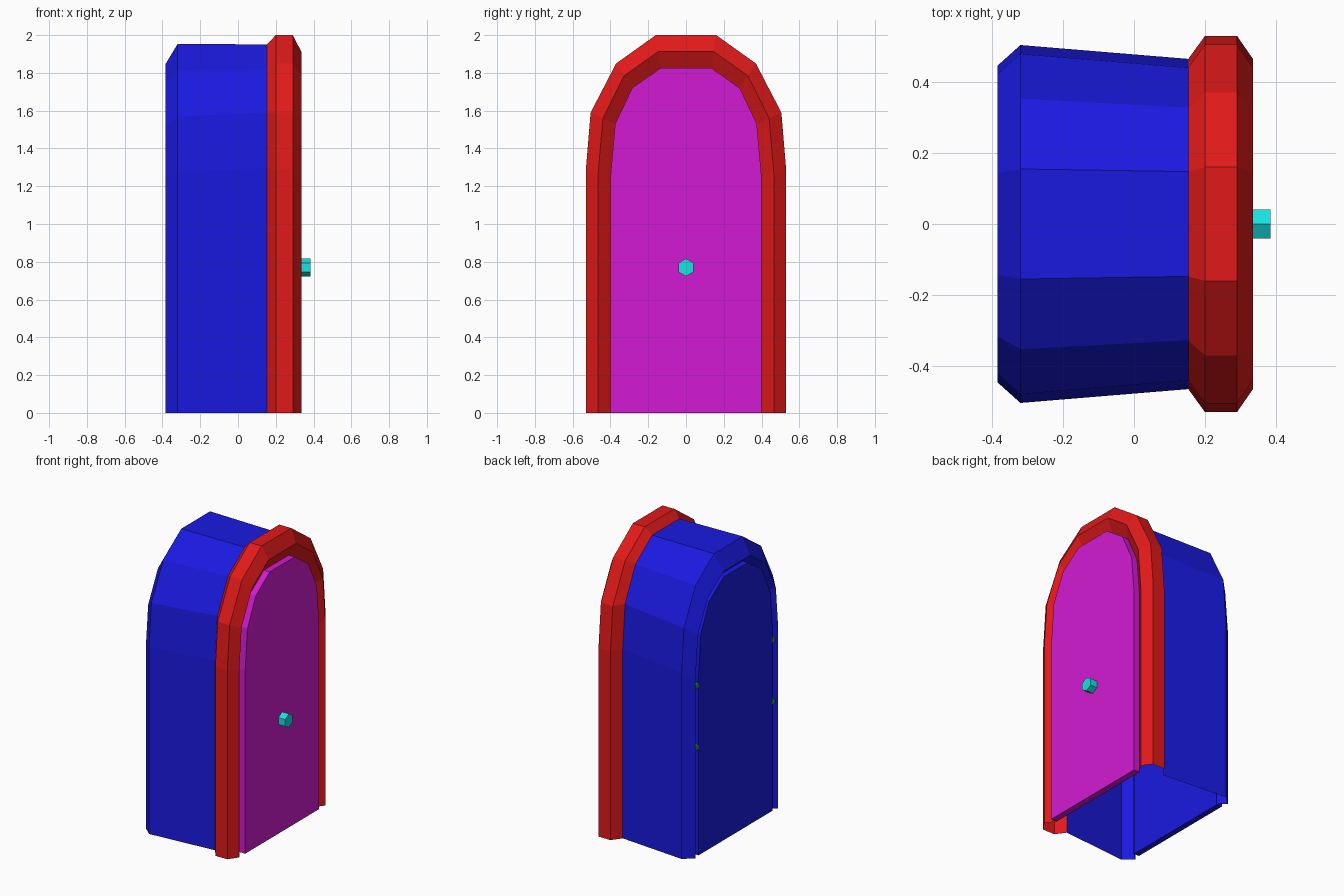
import bpy, bmesh, math

if "Cube" in bpy.data.objects:
    bpy.data.objects.remove(bpy.data.objects["Cube"])

# half arch, outermost and innermost outlines (y, z)
OUTER = [(0.53, 0), (0.53, 1.29), (0.505, 1.59), (0.37, 1.85), (0.16, 2.0)]
INNER = [(0.40, 0), (0.40, 1.25), (0.375, 1.53), (0.285, 1.72), (0.135, 1.825)]


def material(name, color):
    m = bpy.data.materials.new(name)
    m.diffuse_color = color
    m.use_nodes = True
    m.node_tree.nodes["Principled BSDF"].inputs["Base Color"].default_value = m.diffuse_color
    return m


BLUE = material("blue", (0.01, 0.01, 0.75, 1))
RED = material("red", (0.75, 0.01, 0.01, 1))
MAGENTA = material("magenta", (0.65, 0.01, 0.65, 1))
CYAN = material("cyan", (0.01, 0.75, 0.75, 1))
GREEN = material("green", (0.01, 0.5, 0.01, 1))


def arch(x, t, sz=1.0):
    """Arch outline at x; t blends from outer (0) to inner (1)."""
    half = [(a[0] + (b[0] - a[0]) * t, (a[1] + (b[1] - a[1]) * t) * sz)
            for a, b in zip(OUTER, INNER)]
    return [(x, y, z) for y, z in half] + [(x, -y, z) for y, z in reversed(half)]


def finish(name, bm, mat):
    bmesh.ops.recalc_face_normals(bm, faces=bm.faces)
    me = bpy.data.meshes.new(name)
    bm.to_mesh(me)
    bm.free()
    me.materials.append(mat)
    ob = bpy.data.objects.new(name, me)
    bpy.context.collection.objects.link(ob)
    return ob


def loft(name, sections, mat, solid=False):
    """Bridge arch outlines; solid also caps the ends and the bottom."""
    bm = bmesh.new()
    rings = [[bm.verts.new(p) for p in arch(*s)] for s in sections]
    n = len(rings[0])
    for a, b in zip(rings, rings[1:]):
        for i in range(n if solid else n - 1):
            j = (i + 1) % n
            bm.faces.new((a[i], a[j], b[j], b[i]))
    if solid:
        bm.faces.new(rings[0])
        bm.faces.new(rings[-1])
    return finish(name, bm, mat)


# bevelled door frame and hollow housing
loft("door_frame", [(0.153, 0.5, 1.02), (0.20, 0), (0.29, 0), (0.335, 0.5), (0.29, 1)], RED)
loft("housing", [(0.153, 0.5, 1.02), (-0.32, 0.2, 0.994), (-0.385, 0.65, 0.978),
                 (-0.33, 1, 0.985)], BLUE)

# front door and back panel
loft("door", [(0.29, 1), (0.334, 1)], MAGENTA, True)
loft("back_panel", [(-0.335, 1, 0.985), (-0.375, 1, 0.985)], BLUE, True)

# six-sided door knob
bm = bmesh.new()
rings = [[bm.verts.new((x, 0.047 * math.sin(k * math.pi / 3), 0.77 + 0.047 * math.cos(k * math.pi / 3)))
          for k in range(6)] for x in (0.33, 0.385)]
for k in range(6):
    j = (k + 1) % 6
    bm.faces.new((rings[0][k], rings[0][j], rings[1][j], rings[1][k]))
for r in rings:
    bm.faces.new(r)
finish("door_knob", bm, CYAN)

# small hinges in the groove around the back panel
for side in (-1, 1):
    for i, z in enumerate((0.74, 1.16)):
        bm = bmesh.new()
        bmesh.ops.create_cube(bm, size=1)
        for v in bm.verts:
            v.co = (-0.362 + v.co.x * 0.025, side * 0.41 + v.co.y * 0.03, z + v.co.z * 0.03)
        finish(f"hinge_{'left' if side < 0 else 'right'}_{i + 1}", bm, GREEN)
